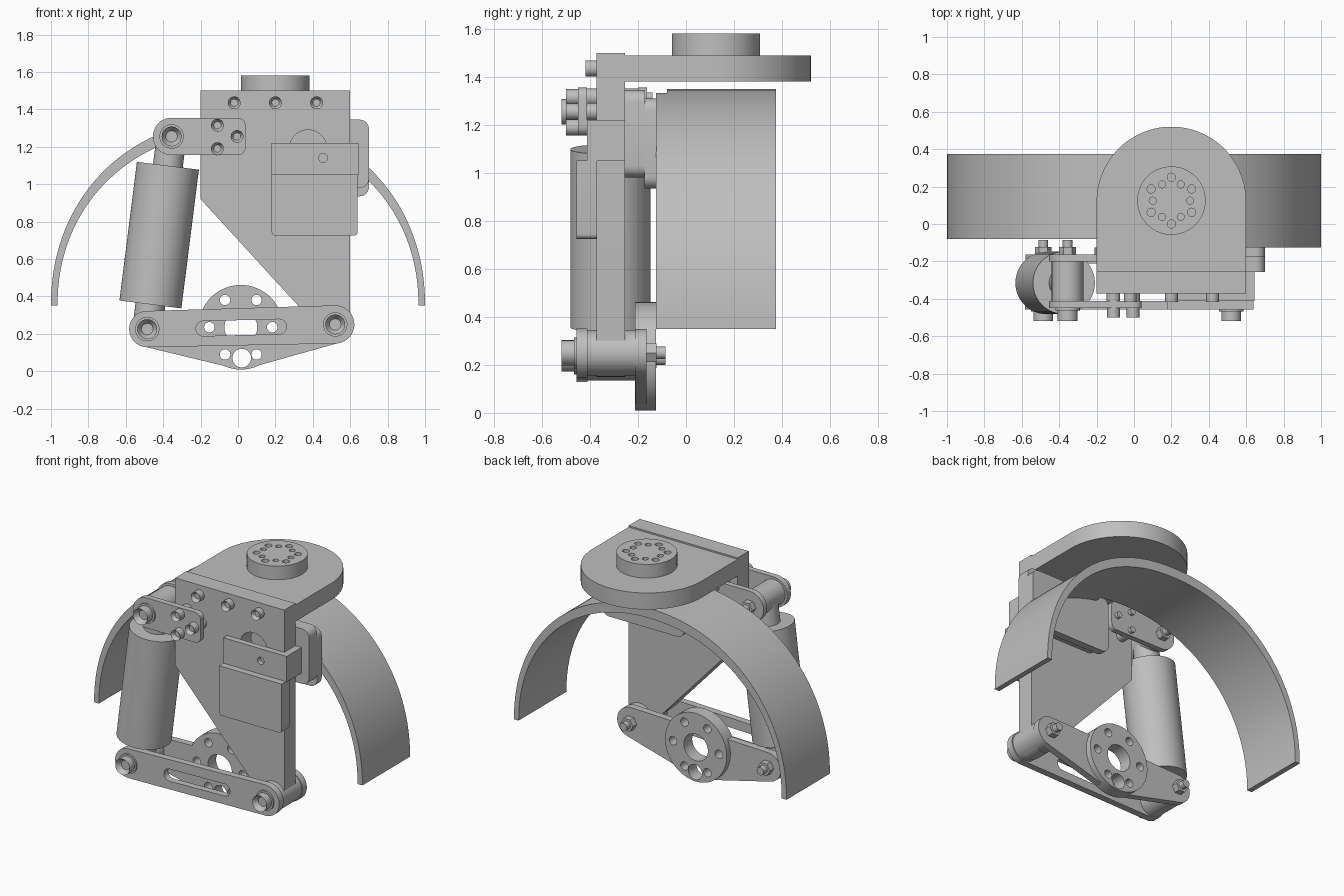
import bpy, bmesh
from math import sin, cos, pi, copysign
from mathutils import Vector
from mathutils.geometry import convex_hull_2d

cube = bpy.data.objects.get("Cube")
if cube:
    bpy.data.objects.remove(cube)

grey = bpy.data.materials.new("plain grey")
grey.use_nodes = True
colour = (0.52, 0.52, 0.52, 1)
grey.diffuse_color = colour
grey.node_tree.nodes["Principled BSDF"].inputs["Base Color"].default_value = colour


# ---- helpers ----
def ring(cx, cz, r, n=48, a0=0.0, a1=2 * pi):
    full = abs(a1 - a0 - 2 * pi) < 1e-6
    steps = n if full else n - 1
    return [(cx + r * cos(a0 + (a1 - a0) * i / steps),
             cz + r * sin(a0 + (a1 - a0) * i / steps)) for i in range(n)]


def hull(*outlines):
    pts = [Vector(p) for o in outlines for p in o]
    return [tuple(pts[i]) for i in convex_hull_2d(pts)]


def rounded(x0, x1, z0, z1, r):
    return hull(*[ring(x, z, r, 24) for x in (x0 + r, x1 - r) for z in (z0 + r, z1 - r)])


def make(name, bm):
    bmesh.ops.recalc_face_normals(bm, faces=bm.faces)
    mesh = bpy.data.meshes.new(name)
    bm.to_mesh(mesh)
    bm.free()
    mesh.materials.append(grey)
    ob = bpy.data.objects.new(name, mesh)
    bpy.context.collection.objects.link(ob)
    return ob


def activate(ob):
    bpy.ops.object.select_all(action='DESELECT')
    ob.select_set(True)
    bpy.context.view_layer.objects.active = ob


def prism(name, outline, a, b, flat=False, holes=(), socket=0.0):
    """Extrude an outline from a to b, along y (or along z when flat)."""
    bm = bmesh.new()
    place = (lambda p, d: (p[0], p[1], d)) if flat else (lambda p, d: (p[0], d, p[1]))
    low = [bm.verts.new(place(p, a)) for p in outline]
    high = [bm.verts.new(place(p, b)) for p in outline]
    cap = bm.faces.new(low)
    bm.faces.new(high[::-1])
    n = len(low)
    for i in range(n):
        j = (i + 1) % n
        bm.faces.new((low[i], high[i], high[j], low[j]))
    if socket:
        bmesh.ops.recalc_face_normals(bm, faces=bm.faces)
        bmesh.ops.inset_region(bm, faces=[cap], thickness=socket)
        bmesh.ops.translate(bm, verts=cap.verts, vec=(0, (b - a) * 0.5, 0))
    ob = make(name, bm)
    for outline_h, h0, h1 in holes:
        cutter = prism("cutter", outline_h, h0, h1, flat)
        cutter.hide_render = True
        mod = ob.modifiers.new("hole", 'BOOLEAN')
        mod.operation, mod.solver, mod.object = 'DIFFERENCE', 'EXACT', cutter
        activate(ob)
        bpy.ops.object.modifier_apply(modifier=mod.name)
        bpy.data.objects.remove(cutter)
    return ob


def rod(name, p, q, r, n=48):
    p, q = Vector(p), Vector(q)
    bm = bmesh.new()
    bmesh.ops.create_cone(bm, cap_ends=True, segments=n, radius1=r, radius2=r, depth=(q - p).length)
    ob = make(name, bm)
    ob.rotation_euler = (q - p).to_track_quat('Z', 'Y').to_euler()
    ob.location = (p + q) / 2
    return ob


def bolt(name, x, z, y0, y1, r):
    prism(name, ring(x, z, r, 24), y0, y1, socket=r * 0.42)


# ---- pivots shared by the linkage ----
UP, LEFT, RIGHT, HUB = (-0.355, 1.255), (-0.485, 0.225), (0.52, 0.25), (0.015, 0.235)
MID = -0.315  # depth of the damper axis

# ---- arched fender, with a shorter front edge on one side ----
def arch(k, rx, rz):
    c, s = cos(k), sin(k)
    e = 2 / 2.1
    return (copysign(abs(c) ** e * rx, c), 0.35 + abs(s) ** e * rz)


for name, a0, a1, front in (("fender_wide", 0, 1.38, -0.125), ("fender_narrow", 1.38, pi, -0.08)):
    ks = [a0 + (a1 - a0) * i / 40 for i in range(41)]
    prism(name, [arch(k, 1, 1) for k in ks] + [arch(k, 0.965, 0.935) for k in reversed(ks)],
          front, 0.375)

# ---- upright plate and top plate ----
upright = [(-0.2, 1.5), (-0.2, 0.92), (0.34, 0.33), (0.43, 0.25)]
upright += ring(0.515, 0.235, 0.085, 20, pi, 2 * pi) + [(0.6, 1.5)]
prism("upright_plate", upright, -0.372, -0.255,
      holes=[(ring(0.375, 1.19, 0.1), -0.5, -0.2)])
prism("top_plate", [(-0.2, -0.256)] + [(0.6, -0.256)] + ring(0.2, 0.12, 0.4, 48, 0, pi),
      1.38, 1.49, flat=True)
holes = []
for i in range(6):
    for turn, dist, r in ((pi / 6, 0.125, 0.022), (0, 0.1, 0.019)):
        a = turn + i * pi / 3
        holes.append((ring(0.2 + dist * cos(a), 0.125 + dist * sin(a), r, 16), 1.53, 1.65))
prism("top_boss", ring(0.2, 0.125, 0.183, 64), 1.485, 1.58, flat=True, holes=holes)
for x in (-0.02, 0.2, 0.42):
    bolt("top_bolt", x, 1.435, -0.418, -0.37, 0.034)

# ---- front cover box wrapping the plate edge, and the block behind ----
prism("clamp_front", [(0.18, 1.05), (0.645, 1.05), (0.645, 1.22), (0.18, 1.22)], -0.412, -0.371,
      holes=[(ring(0.455, 1.14, 0.024, 20), -0.5, -0.38)])
prism("clamp_side", [(0.599, 1.05), (0.645, 1.05), (0.645, 1.22), (0.599, 1.22)], -0.38, -0.255)
prism("cover_box", hull([(0.18, 1.052), (0.64, 1.052)], ring(0.2, 0.745, 0.02, 16),
                        ring(0.62, 0.745, 0.02, 16)), -0.457, -0.371)
prism("rear_block", rounded(0.1, 0.7, 0.98, 1.345, 0.05), -0.256, -0.17)
prism("rear_block_flange", rounded(0.1, 0.7, 0.935, 1.31, 0.05), -0.172, -0.122)

# ---- upper bracket: two cheeks, spacers and bolts ----
cheek = hull(ring(*UP, 0.1), ring(0, 1.195, 0.04, 24), ring(0, 1.315, 0.04, 24))
prism("bracket_front", cheek, -0.45, -0.412)
prism("bracket_rear", cheek, -0.2, -0.163)
for x, z in ((-0.11, 1.315), (-0.005, 1.255), (-0.11, 1.19)):
    prism("bracket_spacer", ring(x, z, 0.036, 24), -0.413, -0.371)
    prism("bracket_spacer_rear", ring(x, z, 0.036, 24), -0.256, -0.199)
    bolt("bracket_bolt", x, z, -0.5, -0.449, 0.034)
    prism("bracket_bolt_tip", ring(x, z, 0.02, 16), -0.164, -0.14)

# ---- damper ----
top, low = Vector((UP[0], MID, UP[1])), Vector((LEFT[0], MID, LEFT[1]))
rod("damper_rod", top, low, 0.08)
rod("damper_body", top.lerp(low, 0.152), top.lerp(low, 0.872), 0.167, 64)
for pivot, r in ((UP, 0.085), (LEFT, 0.09), (RIGHT, 0.095)):
    prism("pivot_barrel", ring(*pivot, r), -0.412, -0.199)
    front = -0.45 if pivot is UP else -0.455
    bolt("pivot_bolt", *pivot, -0.518, front + 0.001, 0.053)
    prism("pivot_washer", ring(*pivot, 0.065, 32), front - 0.012, front + 0.001)
    prism("pivot_nut", ring(*pivot, 0.045, 6), -0.166, -0.122)
    prism("pivot_bolt_tip", ring(*pivot, 0.026, 20), -0.123, -0.085)

# ---- lower slotted link ----
slot = hull(ring(-0.185, 0.228, 0.04, 24), ring(0.22, 0.238, 0.04, 24))
prism("lower_link_front", hull(ring(*LEFT, 0.097), ring(*RIGHT, 0.102)), -0.456, -0.411,
      holes=[(slot, -0.6, -0.3)])

# ---- rear hub plate with bolt circle ----
hub_holes = [(ring(*HUB, 0.088), -0.4, 0), (ring(0.02, 0.07, 0.05, 32), -0.4, 0)]
for i in range(6):
    a = i * pi / 3
    hub_holes.append((ring(HUB[0] + 0.168 * cos(a), HUB[1] + 0.168 * sin(a), 0.028, 20), -0.4, 0))
prism("hub_arms", hull(ring(*LEFT, 0.095), ring(*RIGHT, 0.1), ring(*HUB, 0.222, 40, pi, 2 * pi)),
      -0.21, -0.164, holes=hub_holes)
prism("hub_disc", ring(*HUB, 0.226, 64), -0.212, -0.125, holes=hub_holes)

# ---- smooth the round parts, keep edges sharp ----
bpy.ops.object.select_all(action='DESELECT')
for ob in bpy.context.collection.objects:
    if ob.type == 'MESH' and grey.name in ob.data.materials:
        ob.select_set(True)
        bpy.context.view_layer.objects.active = ob
bpy.ops.object.shade_smooth_by_angle()
